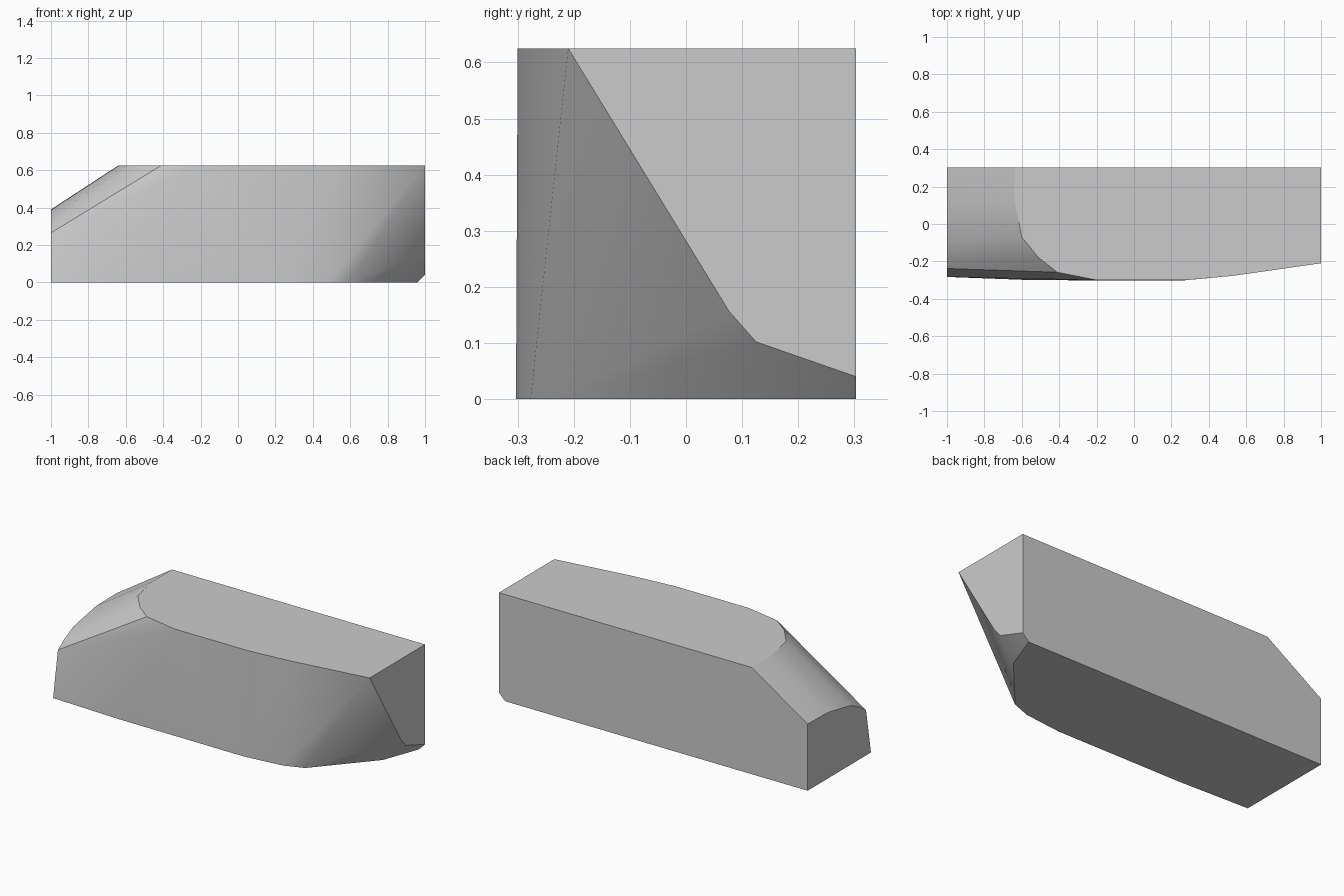
import bpy, bmesh, math

cube = bpy.data.objects.get("Cube")
if cube:
    bpy.data.objects.remove(cube, do_unlink=True)

HEIGHT, BACK = 0.625, 0.303

grey = bpy.data.materials.new("plain_grey")
colour = (0.6, 0.6, 0.6, 1)
grey.diffuse_color = colour
grey.use_nodes = True
grey.node_tree.nodes["Principled BSDF"].inputs["Base Color"].default_value = colour

# Outline of the top deck (x, y)
deck = [(-0.64, BACK), (-0.637, 0.12), (-0.6, -0.07), (-0.51, -0.18), (-0.41, -0.258),
        (-0.2, -0.3), (0.28, -0.3), (0.53, -0.277), (1, -0.21), (1, BACK)]
# Outline of the flat underside (x, y)
base = [(-1, BACK), (-1, -0.283), (-0.55, -0.3), (0.25, -BACK), (0.486, -0.277),
        (0.6, -0.235), (0.88, 0.085), (0.96, BACK)]
# Upper edge of the sloped end and lower edge of the raked end (y, z)
sloped_end = [(BACK, 0.39), (0.115, 0.387), (-0.095, 0.347), (-0.18, 0.305), (-0.238, 0.265)]
raked_end = [(0.077, 0.156), (0.125, 0.102), (BACK, 0.04)]

points = [(x, y, HEIGHT) for x, y in deck] + [(x, y, 0) for x, y in base]
points += [(-1, y, z) for y, z in sloped_end] + [(1, y, z) for y, z in raked_end]

# The body is the convex skin around its outlines, with flat areas merged
bm = bmesh.new()
for p in points:
    bm.verts.new(p)
bmesh.ops.convex_hull(bm, input=bm.verts[:])
bmesh.ops.dissolve_limit(bm, angle_limit=math.radians(0.5),
                         verts=bm.verts[:], edges=bm.edges[:])
bmesh.ops.recalc_face_normals(bm, faces=bm.faces[:])
mesh = bpy.data.meshes.new("half_hull")
bm.to_mesh(mesh)
bm.free()
mesh.materials.append(grey)

hull = bpy.data.objects.new("half_hull", mesh)
bpy.context.collection.objects.link(hull)
bpy.ops.object.select_all(action="DESELECT")
hull.select_set(True)
bpy.context.view_layer.objects.active = hull
bpy.ops.object.shade_smooth_by_angle(angle=math.radians(32))
